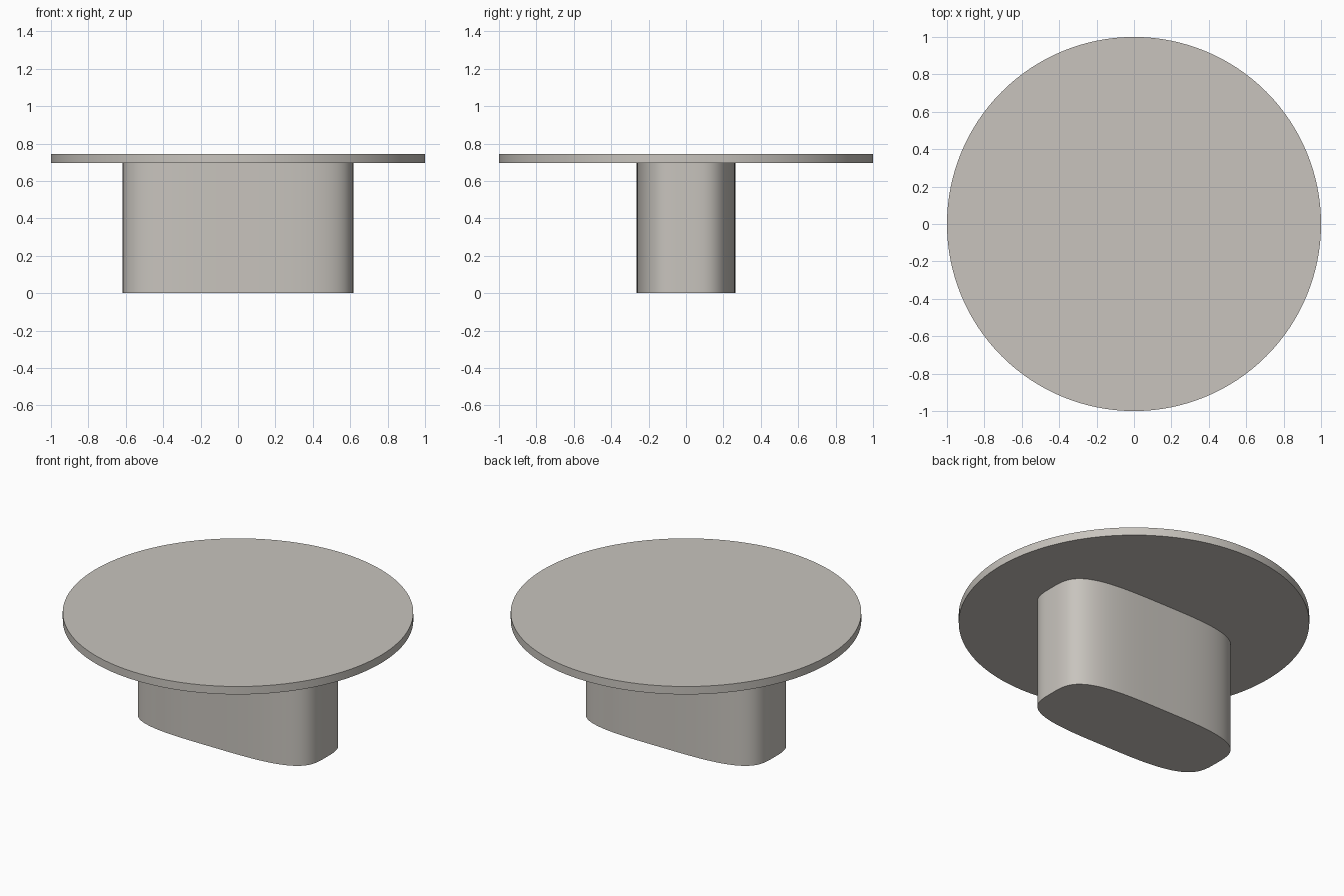
import bpy, bmesh, math

if "Cube" in bpy.data.objects:
    bpy.data.objects.remove(bpy.data.objects["Cube"])

# One warm grey for the whole table
mat = bpy.data.materials.new("warm_grey")
mat.diffuse_color = (0.578, 0.552, 0.512, 1.0)
mat.use_nodes = True
mat.node_tree.nodes["Principled BSDF"].inputs["Base Color"].default_value = mat.diffuse_color


def superellipse(a, b, n, count):
    """Outline points; n = 2 is an ellipse, higher n is boxier."""
    pts = []
    for i in range(count):
        t = 2 * math.pi * i / count
        c, s = math.cos(t), math.sin(t)
        pts.append((math.copysign(a * abs(c) ** (2 / n), c),
                    math.copysign(b * abs(s) ** (2 / n), s)))
    return pts


def slab(name, outline, z0, z1):
    """Extrude a closed outline from z0 to z1."""
    bm = bmesh.new()
    face = bm.faces.new([bm.verts.new((x, y, z0)) for x, y in outline])
    ext = bmesh.ops.extrude_face_region(bm, geom=[face], use_keep_orig=True)
    top = [v for v in ext["geom"] if isinstance(v, bmesh.types.BMVert)]
    bmesh.ops.translate(bm, verts=top, vec=(0, 0, z1 - z0))
    bmesh.ops.recalc_face_normals(bm, faces=bm.faces)
    mesh = bpy.data.meshes.new(name)
    bm.to_mesh(mesh)
    bm.free()
    mesh.materials.append(mat)
    obj = bpy.data.objects.new(name, mesh)
    bpy.context.collection.objects.link(obj)
    bpy.ops.object.select_all(action='DESELECT')
    obj.select_set(True)
    bpy.context.view_layer.objects.active = obj
    bpy.ops.object.shade_smooth_by_angle(angle=math.radians(35))
    return obj


# Oblong pedestal with softly rounded ends
slab("pedestal", superellipse(0.617, 0.265, 3.5, 128), 0.0, 0.695)

# Thin round top
slab("table_top", superellipse(1.0, 1.0, 2, 128), 0.695, 0.745)
